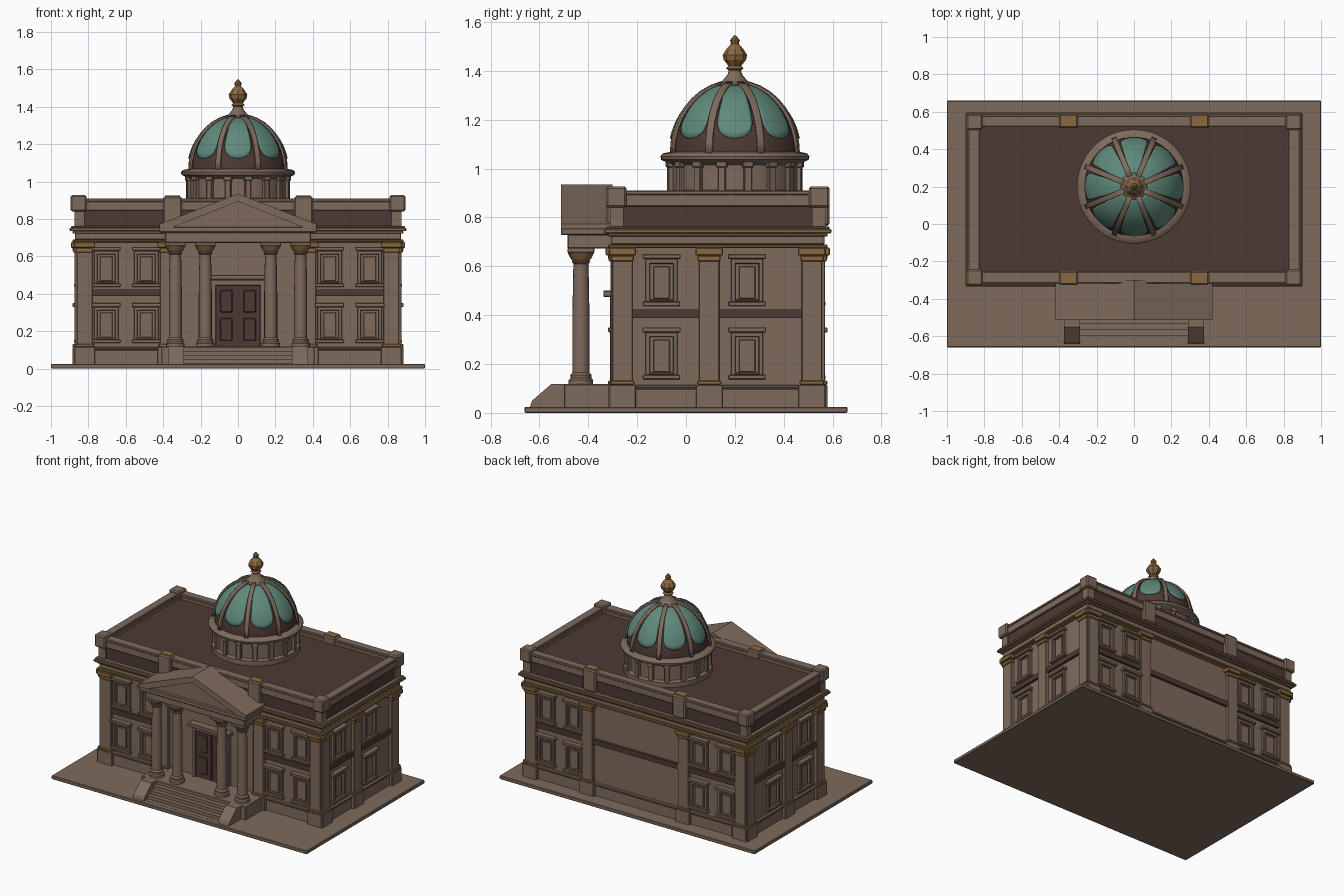
import bpy, bmesh
from math import sin, cos, pi, sqrt
from mathutils import Matrix, Vector

cube = bpy.data.objects.get("Cube")
if cube:
    bpy.data.objects.remove(cube)


def material(name, r, g, b):
    m = bpy.data.materials.new(name)
    m.use_nodes = True
    m.diffuse_color = (r, g, b, 1)
    bsdf = m.node_tree.nodes["Principled BSDF"]
    bsdf.inputs["Base Color"].default_value = (r, g, b, 1)
    bsdf.inputs["Roughness"].default_value = 0.9
    return m


STONE = material("warm stone", 0.21, 0.145, 0.108)
DARK = material("dark brown", 0.075, 0.042, 0.034)
GOLD = material("aged gold", 0.25, 0.14, 0.05)
TEAL = material("copper teal", 0.115, 0.25, 0.2)


def finish(name, bm, mat, bevel=0.0, smooth=False):
    bmesh.ops.recalc_face_normals(bm, faces=bm.faces)
    me = bpy.data.meshes.new(name)
    bm.to_mesh(me)
    bm.free()
    ob = bpy.data.objects.new(name, me)
    me.materials.append(mat)
    bpy.context.collection.objects.link(ob)
    if bevel:
        mod = ob.modifiers.new("soft edges", "BEVEL")
        mod.width, mod.segments = bevel, 1
    if smooth:
        bpy.ops.object.select_all(action="DESELECT")
        ob.select_set(True)
        bpy.context.view_layer.objects.active = ob
        bpy.ops.object.shade_smooth_by_angle(angle=0.7)
    return ob


def boxes(name, mat, specs, frame=Matrix(), bevel=0.0):
    """One object from boxes given as (x0, x1, y0, y1, z0, z1)."""
    bm = bmesh.new()
    for x0, x1, y0, y1, z0, z1 in specs:
        c = Vector((x0 + x1, y0 + y1, z0 + z1)) / 2
        size = Matrix.Diagonal((abs(x1 - x0), abs(y1 - y0), z1 - z0, 1))
        bmesh.ops.create_cube(bm, size=1, matrix=frame @ Matrix.Translation(c) @ size)
    return finish(name, bm, mat, bevel)


def lathe(name, mat, profile, x, y, sides=24, smooth=True):
    bm = bmesh.new()
    rings = [[bm.verts.new((x + r * cos(2 * pi * i / sides), y + r * sin(2 * pi * i / sides), z))
              for i in range(sides)] for r, z in profile]
    for a, b in zip(rings, rings[1:]):
        for i in range(sides):
            j = (i + 1) % sides
            bm.faces.new((a[i], a[j], b[j], b[i]))
    bm.faces.new(rings[0])
    bm.faces.new(rings[-1])
    return finish(name, bm, mat, smooth=smooth)


def prism(name, mat, outline, axis, lo, hi):
    """Extrude an outline along x (outline is y,z) or y (outline is x,z)."""
    bm = bmesh.new()
    put = (lambda p, d: (d, p[0], p[1])) if axis == "x" else (lambda p, d: (p[0], d, p[1]))
    a, b = ([bm.verts.new(put(p, d)) for p in outline] for d in (lo, hi))
    bm.faces.new(a)
    bm.faces.new(b)
    for i in range(len(a)):
        j = (i + 1) % len(a)
        bm.faces.new((a[i], a[j], b[j], b[i]))
    return finish(name, bm, mat)


def slab(grow, z0, z1):
    """Box around the wall block, grown outward."""
    return (-0.85 - grow, 0.85 + grow, -0.285 - grow, 0.545 + grow, z0, z1)


# Ground and main block
boxes("ground_slab", STONE, [(-1, 1, -0.66, 0.66, 0, 0.025)], bevel=0.004)
boxes("main_walls", STONE, [slab(0, 0.02, 0.76)])
boxes("wall_plinth", STONE, [slab(0.012, 0.02, 0.1), slab(0.02, 0.1, 0.115)], bevel=0.004)
boxes("architrave", STONE, [slab(0.022, 0.69, 0.725)], bevel=0.003)
boxes("gold_moulding", GOLD, [slab(0.035, 0.675, 0.69), slab(0.05, 0.735, 0.752)], bevel=0.004)
boxes("cornice", STONE, [slab(0.035, 0.722, 0.736), slab(0.043, 0.75, 0.762)], bevel=0.004)
boxes("attic_band", DARK, [slab(0.016, 0.76, 0.85)])
boxes("roof_deck", DARK, [(-0.84, 0.84, -0.27, 0.53, 0.84, 0.872)])

# Parapet with corner and intermediate blocks
X, Y0, Y1 = 0.885, -0.318, 0.578
rails = []
for z0, z1, g in ((0.845, 0.895, -0.006), (0.892, 0.91, 0)):
    for y0, y1 in ((Y0 - g, -0.255), (0.52, Y1 + g)):
        rails.append((-X - g, X + g, y0, y1, z0, z1))
    for s in (-1, 1):
        rails.append((s * 0.825, s * (X + g), Y0, Y1, z0, z1))
boxes("parapet", STONE, rails, bevel=0.004)
corner_blocks = [(s * 0.81, s * 0.895, y, y + 0.085, 0.84, 0.927)
                 for s in (-1, 1) for y in (-0.328, 0.503)]
middle_blocks = [(s * 0.35 - 0.05, s * 0.35 + 0.05, y, y + 0.075, 0.765, 0.92)
                 for s in (-1, 1) for y in (-0.327, 0.512)]
boxes("parapet_blocks", STONE, corner_blocks + middle_blocks, bevel=0.008)
boxes("attic_corner_piers", STONE, [(s * 0.82, s * 0.875, y, y + 0.055, 0.76, 0.85)
                                    for s in (-1, 1) for y in (-0.31, 0.515)])
boxes("parapet_gold_caps", GOLD, [(s * 0.35 - 0.04, s * 0.35 + 0.04, y, y + 0.055, 0.915, 0.925)
                                  for s in (-1, 1) for y in (-0.317, 0.522)])


# Facades: local x runs along the wall, local -y points outward
def facade(side, frame, piers, windows, bands):
    stone, gold, dark = [], [], []
    for u in piers:
        stone += [(u - 0.042, u + 0.042, -0.024, 0.01, 0.02, 0.69),
                  (u - 0.055, u + 0.055, -0.034, 0.01, 0.02, 0.115)]
        gold += [(u - 0.05, u + 0.05, -0.034, 0.01, 0.115, 0.132),
                 (u - 0.047, u + 0.047, -0.032, 0.01, 0.62, 0.645),
                 (u - 0.056, u + 0.056, -0.044, 0.01, 0.645, 0.676)]
    for u in windows:
        for z in (0.155, 0.455):
            for s in (-1, 1):
                stone.append((u + s * 0.047, u + s * 0.066, -0.018, 0.01, z, z + 0.17))
            stone += [(u - 0.066, u + 0.066, -0.018, 0.01, z + 0.155, z + 0.175),
                      (u - 0.078, u + 0.078, -0.034, 0.01, z + 0.175, z + 0.195),
                      (u - 0.034, u + 0.034, -0.01, 0.01, z + 0.012, z + 0.145),
                      (u - 0.076, u + 0.076, -0.026, 0.01, z - 0.018, z)]
            gold.append((u - 0.05, u + 0.05, -0.014, 0.01, z, z + 0.01))
    for a, b in bands:
        dark.append((a, b, -0.018, 0.01, 0.388, 0.424))
    boxes(side + "_stonework", STONE, stone, frame, 0.003)
    boxes(side + "_gold_trim", GOLD, gold, frame, 0.004)
    boxes(side + "_dark_bands", DARK, dark, frame)


T, R = Matrix.Translation, lambda a: Matrix.Rotation(a, 4, "Z")
wide_piers, wide_windows = (-0.82, -0.375, 0.375, 0.82), (-0.705, -0.49, 0.49, 0.705)
wing_bands = [(-0.78, -0.415), (0.415, 0.78)]
facade("front", T((0, -0.285, 0)), wide_piers, wide_windows, wing_bands)
facade("back", T((0, 0.545, 0)) @ R(pi), wide_piers, wide_windows, wing_bands + [(-0.335, 0.335)])
side_piers, side_windows = (-0.26, 0.095, 0.515), (-0.1, 0.25)
facade("left", T((0.85, 0, 0)) @ R(pi / 2), side_piers, side_windows, [(-0.22, 0.055), (0.135, 0.475)])
facade("right", T((-0.85, 0, 0)) @ R(-pi / 2), [-u for u in side_piers], [-u for u in side_windows],
       [(-0.055, 0.22), (-0.475, -0.135)])

# Entrance door with surround
boxes("door_leaves", DARK, [(s * 0.003, s * 0.118, -0.297, -0.28, 0.115, 0.45) for s in (-1, 1)])
boxes("door_panels", DARK, [(s * 0.03, s * 0.095, -0.304, -0.28, z, z + 0.12)
                            for s in (-1, 1) for z in (0.15, 0.3)], bevel=0.004)
boxes("door_surround", STONE, [(s * 0.118, s * 0.145, -0.312, -0.28, 0.115, 0.47) for s in (-1, 1)]
      + [(-0.145, 0.145, -0.312, -0.28, 0.445, 0.475), (-0.16, 0.16, -0.338, -0.28, 0.475, 0.5)], bevel=0.003)

# Porch floor, steps and sloping cheek walls
boxes("porch_floor", STONE, [(-0.41, 0.41, -0.5, -0.28, 0.02, 0.118)], bevel=0.004)
boxes("entrance_steps", STONE, [(-0.3, 0.3, -0.5 - 0.032 * i, -0.45, 0.02, 0.118 - 0.023 * i)
                                for i in range(1, 5)])
cheek = [(-0.48, 0.02), (-0.64, 0.02), (-0.63, 0.05), (-0.55, 0.119), (-0.48, 0.119)]
for s, side in ((1, "left"), (-1, "right")):
    prism(side + "_step_cheek", STONE, cheek, "x", s * 0.29, s * 0.375)

# Portico columns
shaft = [(0.05, 0.115), (0.05, 0.135), (0.042, 0.142), (0.044, 0.155), (0.035, 0.165),
         (0.035, 0.4), (0.031, 0.61), (0.038, 0.617), (0.034, 0.624)]
capital = [(0.033, 0.62), (0.044, 0.635), (0.054, 0.655), (0.048, 0.66)]
for i, x in enumerate((-0.335, -0.175, 0.175, 0.335)):
    lathe(f"portico_column_{i + 1}", STONE, shaft, x, -0.43, 16)
    lathe(f"column_capital_{i + 1}", GOLD, capital, x, -0.43, 16)
    boxes(f"column_abacus_{i + 1}", STONE, [(x - 0.055, x + 0.055, -0.485, -0.375, 0.655, 0.675)], bevel=0.003)

# Portico entablature and pediment
boxes("portico_entablature", STONE, [(-0.39, 0.39, -0.485, -0.28, 0.672, 0.73),
                                     (-0.42, 0.42, -0.512, -0.28, 0.728, 0.757)], bevel=0.004)
prism("pediment_tympanum", STONE, [(-0.38, 0.75), (0.38, 0.75), (0, 0.905)], "y", -0.49, -0.3)
rake = [(-0.42, 0.755), (-0.35, 0.755), (0, 0.893), (0.35, 0.755), (0.42, 0.755), (0.42, 0.772),
        (0, 0.935), (-0.42, 0.772)]
prism("pediment_roof", STONE, rake, "y", -0.512, -0.3)

# Dome drum with small piers and a projecting ring
DY = 0.2
lathe("drum_wall", STONE, [(0.285, 0.86), (0.285, 0.905), (0.262, 0.912), (0.262, 1.04)], 0, DY, 48)
for i in range(16):
    turn = T((0, DY, 0)) @ R(2 * pi * (i + 0.5) / 16)
    boxes(f"drum_pier_{i + 1}", STONE, [(-0.016, 0.016, -0.28, -0.25, 0.9, 1.02),
                                        (-0.022, 0.022, -0.285, -0.25, 1.005, 1.03)], turn, 0.003)
lathe("drum_ring", STONE, [(0.265, 1.015), (0.285, 1.028), (0.302, 1.036), (0.305, 1.05),
                           (0.295, 1.062), (0.265, 1.068)], 0, DY, 48)


# Dome shell, copper panels and ribs share one curve
def dome_point(angle, t, lift):
    r = (0.265 + lift) * cos(t)
    return (r * cos(angle), DY + r * sin(angle), 1.06 + (0.285 + lift) * sin(t))


lathe("dome_shell", DARK, [(0.265 * cos(t), 1.06 + 0.285 * sin(t))
                           for t in [i * 1.4 / 16 for i in range(17)]], 0, DY, 48)


def dome_patch(name, mat, angle, half_width, t0, t1, arch, lift, n=12):
    bm = bmesh.new()
    grid = []
    for i in range(n + 1):
        u = 2 * i / n - 1
        low = t0 + arch * (1 - sqrt(1 - u * u))
        column = []
        for j in range(n + 1):
            t = low + (t1 - low) * j / n
            # keep a rib near constant width as it climbs
            w = half_width if arch else min(half_width / cos(t), 0.36)
            column.append(bm.verts.new(dome_point(angle + u * w, t, lift)))
        grid.append(column)
    for a, b in zip(grid, grid[1:]):
        for j in range(n):
            bm.faces.new((a[j], b[j], b[j + 1], a[j + 1]))
    ob = finish(name, bm, mat, smooth=True)
    solid = ob.modifiers.new("thickness", "SOLIDIFY")
    solid.thickness, solid.offset = lift, 0
    return ob


for i in range(8):
    a = i * pi / 4
    dome_patch(f"dome_panel_{i + 1}", TEAL, a, 0.3, 0.22, 1.33, 0.22, 0.005)
    dome_patch(f"dome_rib_{i + 1}", STONE, a + pi / 8, 0.05, 0.0, 1.36, 0, 0.012, 8)

# Lantern neck and finial
lathe("dome_neck", STONE, [(0.075, 1.325), (0.072, 1.345), (0.05, 1.36), (0.03, 1.385), (0.024, 1.405)], 0, DY, 16)
lathe("finial", GOLD, [(0.024, 1.4), (0.036, 1.41), (0.026, 1.42), (0.046, 1.445), (0.05, 1.465), (0.034, 1.49),
                       (0.016, 1.51), (0.02, 1.525), (0.004, 1.545)], 0, DY, 8, smooth=False)
